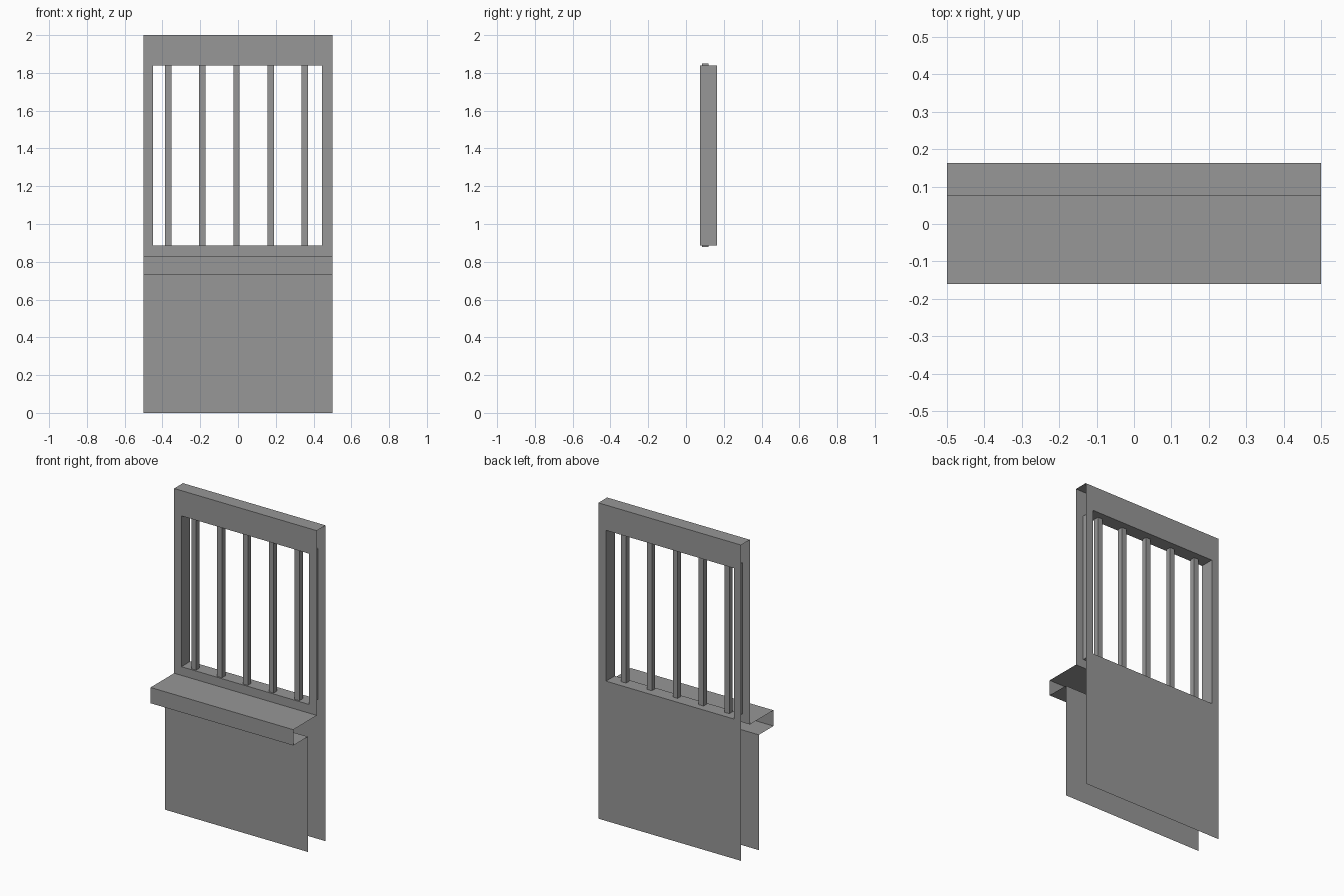
import bpy
import bmesh

cube = bpy.data.objects.get("Cube")
if cube:
    bpy.data.objects.remove(cube)

grey = bpy.data.materials.new("plain grey")
grey.use_nodes = True
colour = (0.31, 0.31, 0.31, 1)
grey.diffuse_color = colour
grey.node_tree.nodes["Principled BSDF"].inputs["Base Color"].default_value = colour

HALF = 0.5
FRONT, BACK = 0.075, 0.163
LEDGE_TOP, TOP = 0.83, 2.0
HOLE = (-0.449, 0.446, 0.885, 1.84)


def finish(bm, name):
    mesh = bpy.data.meshes.new(name)
    bm.to_mesh(mesh)
    bm.free()
    mesh.materials.append(grey)
    obj = bpy.data.objects.new(name, mesh)
    bpy.context.collection.objects.link(obj)
    return obj


def sheet(name, profile):
    """Open sheet: a (y, z) profile swept across the full width."""
    bm = bmesh.new()
    rows = [[bm.verts.new((x, y, z)) for x in (-HALF, HALF)] for y, z in profile]
    for a, b in zip(rows, rows[1:]):
        bm.faces.new((a[0], a[1], b[1], b[0]))
    return finish(bm, name)


def ring(bm, y, left, right, low, high):
    corners = ((left, low), (right, low), (right, high), (left, high))
    return [bm.verts.new((x, y, z)) for x, z in corners]


# Lower front panel with the projecting ledge, open at both ends
sheet("front_panel_and_ledge", [(-0.015, 0), (-0.015, 0.73), (-0.161, 0.73),
                                (-0.161, LEDGE_TOP), (FRONT, LEDGE_TOP)])

# Top cap joining the two wall faces
sheet("top_cap", [(FRONT, TOP), (BACK, TOP)])

# Wall faces and window lining, bridged from front outline to back outline
bm = bmesh.new()
rings = [ring(bm, FRONT, -HALF, HALF, LEDGE_TOP, TOP),
         ring(bm, FRONT, *HOLE),
         ring(bm, BACK, *HOLE),
         ring(bm, BACK, -HALF, HALF, 0, TOP)]
for a, b in zip(rings, rings[1:]):
    for i in range(4):
        j = (i + 1) % 4
        bm.faces.new((a[i], a[j], b[j], b[i]))
finish(bm, "window_wall")

# Upright square bars, set slightly into the sill and head
for i in range(5):
    bm = bmesh.new()
    bmesh.ops.create_cube(bm, size=1)
    bmesh.ops.scale(bm, vec=(0.034, 0.034, 0.97), verts=bm.verts)
    bar = finish(bm, f"window_bar_{i + 1}")
    bar.location = (-0.37 + 0.181 * i, 0.102, 1.364)
